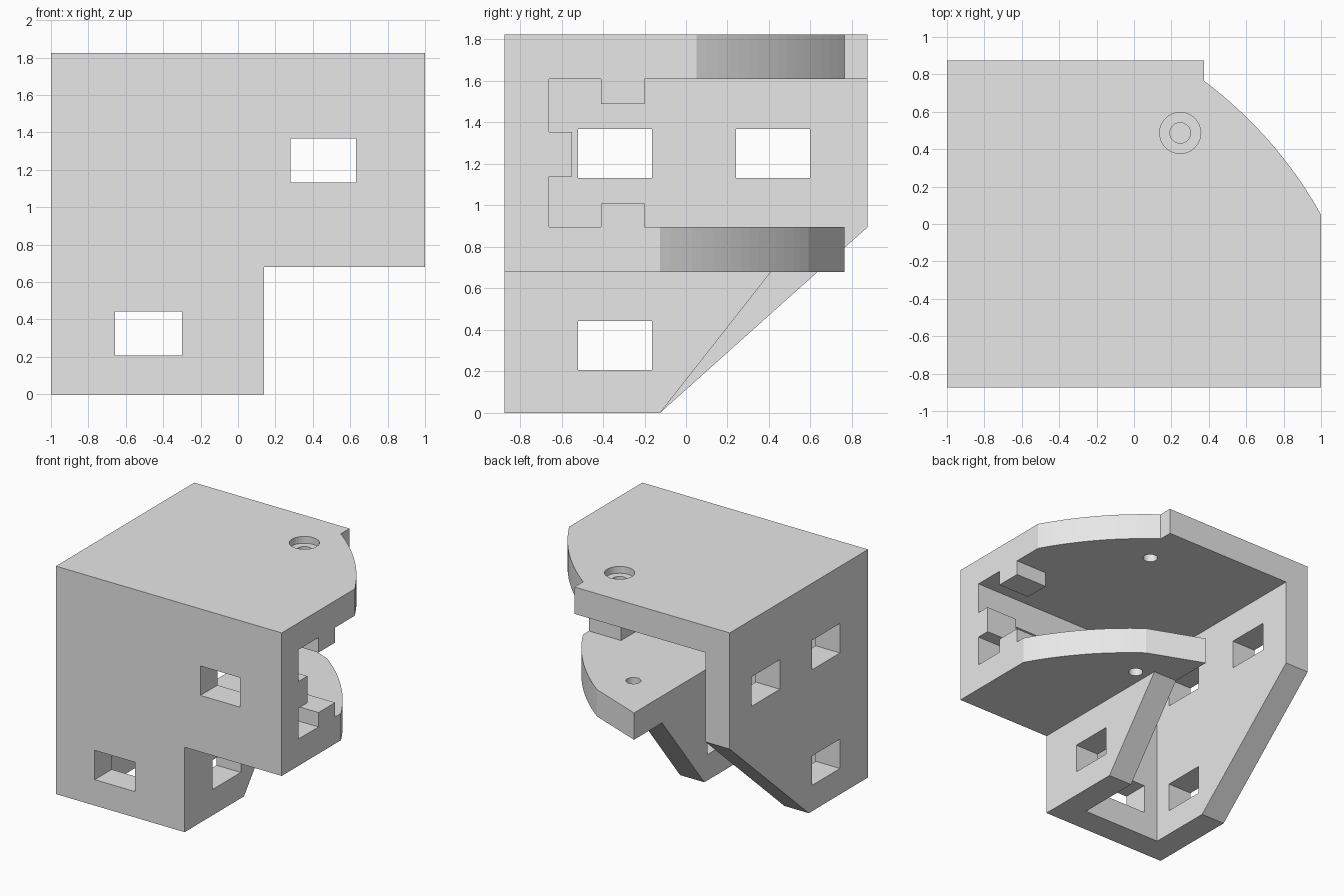
import bpy, bmesh, math
from mathutils import Vector

if "Cube" in bpy.data.objects:
    bpy.data.objects.remove(bpy.data.objects["Cube"])

# Single grey material
grey = bpy.data.materials.new("light_grey")
grey.use_nodes = True
colour = (0.8, 0.8, 0.8, 1)
grey.diffuse_color = colour
grey.node_tree.nodes["Principled BSDF"].inputs["Base Color"].default_value = colour

# Main dimensions
TOP, FRONT, BACK = 1.825, -0.875, 0.875
WALL = 0.215
INNER = FRONT + WALL            # inside face of the front wall
SHELF, SHELF_TOP = 0.68, 0.895  # middle plate
CEILING = TOP - WALL


def prism(name, axis, outline, low, high):
    """Extrude a 2D outline along one axis."""
    place = {"x": lambda a, b, d: (d, a, b),
             "y": lambda a, b, d: (a, d, b),
             "z": lambda a, b, d: (a, b, d)}[axis]
    bm = bmesh.new()
    face = bm.faces.new([bm.verts.new(place(a, b, low)) for a, b in outline])
    moved = bmesh.ops.extrude_face_region(bm, geom=[face])["geom"]
    bmesh.ops.translate(bm, vec=Vector(place(0, 0, high - low)),
                        verts=[v for v in moved if isinstance(v, bmesh.types.BMVert)])
    bmesh.ops.recalc_face_normals(bm, faces=bm.faces)
    mesh = bpy.data.meshes.new(name)
    bm.to_mesh(mesh)
    bm.free()
    mesh.materials.append(grey)
    obj = bpy.data.objects.new(name, mesh)
    bpy.context.collection.objects.link(obj)
    return obj


def box(name, x, y, z):
    rect = [(y[0], z[0]), (y[1], z[0]), (y[1], z[1]), (y[0], z[1])]
    return prism(name, "x", rect, *x)


def cylinder(name, x, y, radius, low, high, sides=32):
    ring = [(x + radius * math.cos(math.tau * i / sides),
             y + radius * math.sin(math.tau * i / sides)) for i in range(sides)]
    return prism(name, "z", ring, low, high)


def arc(start, end, rise, steps=16):
    """Shallow arc bulging to the right of the chord."""
    a, b = Vector(start), Vector(end)
    chord = b - a
    normal = Vector((chord.y, -chord.x)).normalized()
    points = []
    for i in range(steps + 1):
        t = i / steps
        points.append(tuple(a + chord * t + normal * rise * 4 * t * (1 - t)))
    return points


def combine(target, tool, operation):
    mod = target.modifiers.new("join", "BOOLEAN")
    mod.operation, mod.solver, mod.object = operation, "EXACT", tool
    bpy.context.view_layer.objects.active = target
    bpy.ops.object.modifier_apply(modifier=mod.name)
    bpy.data.objects.remove(tool)


# L-shaped front wall
body = prism("corner_bracket", "y",
             [(-1, 0), (0.14, 0), (0.14, SHELF), (1, SHELF), (1, TOP), (-1, TOP)],
             FRONT, INNER)

# Tall side wall and short side wall, both with sloping back edges
parts = [
    prism("tall_side_wall", "x",
          [(FRONT, 0), (-0.125, 0), (BACK, SHELF_TOP), (BACK, TOP), (FRONT, TOP)],
          -1, -1 + WALL),
    prism("short_side_wall", "x",
          [(FRONT, 0), (-0.125, 0), (0.41, SHELF), (0.41, 0.8), (FRONT, 0.8)],
          0.14 - WALL, 0.14),
]

# Top plate and middle plate with curved corners
parts.append(prism("top_plate", "z",
                   [(-1, FRONT), (1, FRONT)] + arc((1, 0.05), (0.375, 0.765), 0.05)
                   + [(0.375, BACK), (-1, BACK)], CEILING, TOP))
parts.append(prism("middle_plate", "z",
                   [(0.14 - WALL, FRONT), (1, FRONT)]
                   + arc((1, -0.125), (0.375, 0.59), 0.05)
                   + [(0.14 - WALL, 0.765)], SHELF, SHELF_TOP))

# Locating tabs around the open end
tab_x = (0.715, 1)
parts += [
    box("upper_tab", tab_x, (-0.41, -0.2), (1.49, 1.7)),
    box("lower_tab", tab_x, (-0.41, -0.2), (0.8, 1.01)),
    box("wall_tab", tab_x, (-0.75, -0.55), (1.14, 1.355)),
]
for part in parts:
    combine(body, part, "UNION")

# Rectangular windows
upper, lower = (1.132, 1.368), (0.207, 0.442)
cutters = [
    box("front_upper_window", (0.28, 0.632), (-1, -0.6), upper),
    box("front_lower_window", (-0.657, -0.3), (-1, -0.6), lower),
    box("side_front_window", (-1.1, -0.7), (-0.52, -0.165), upper),
    box("side_back_window", (-1.1, -0.7), (0.24, 0.597), upper),
    box("side_lower_window", (-1.1, 0.3), (-0.52, -0.165), lower),
]

# Screw holes, the top one counterbored
cutters += [
    cylinder("top_hole", 0.247, 0.487, 0.055, 1.5, 1.9),
    cylinder("top_counterbore", 0.247, 0.487, 0.11, TOP - 0.055, 1.9),
    cylinder("middle_hole", 0.247, 0.313, 0.055, 0.6, 1),
]
for cutter in cutters:
    combine(body, cutter, "DIFFERENCE")
